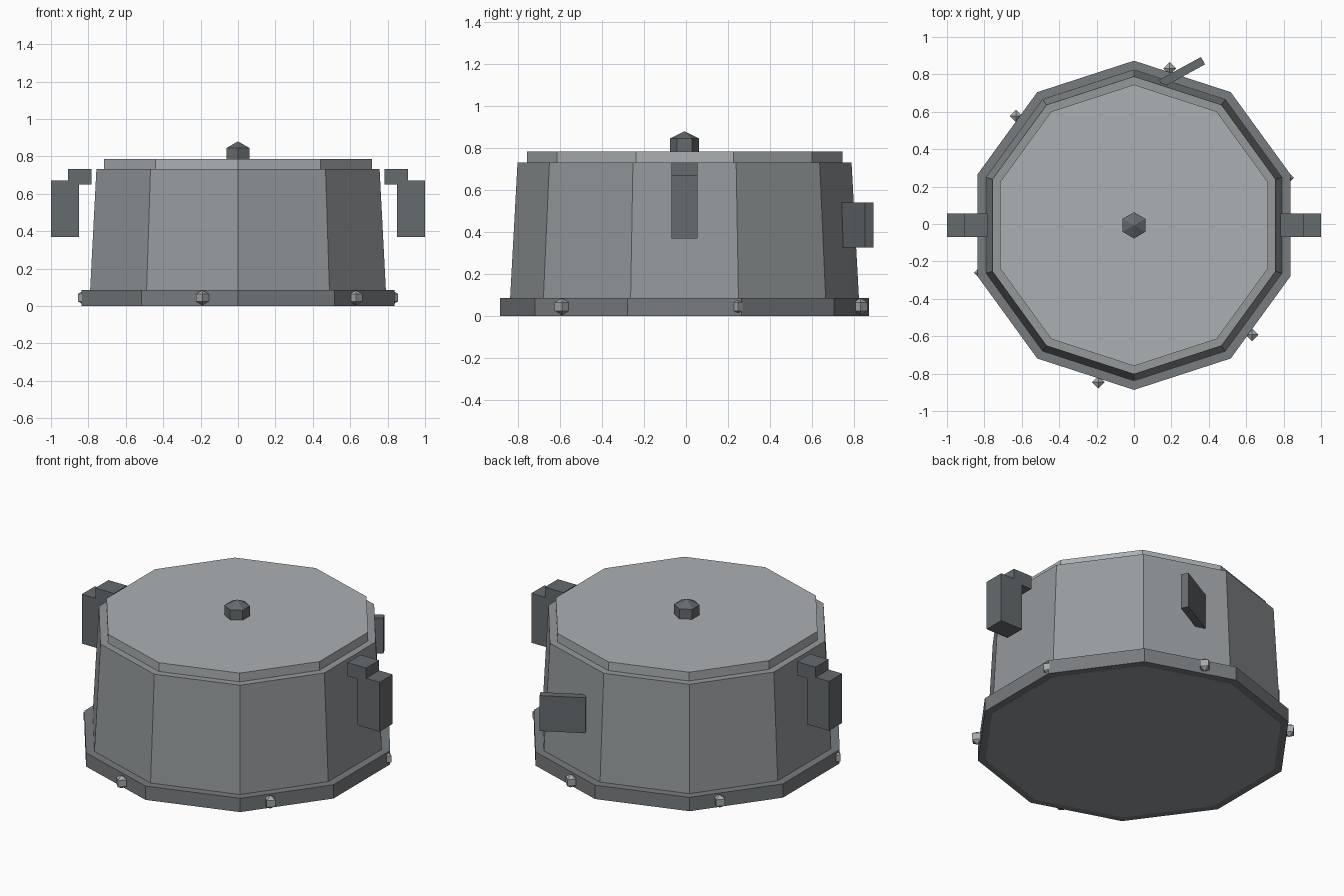
import bpy
from math import pi, sin, cos

if "Cube" in bpy.data.objects:
    bpy.data.objects.remove(bpy.data.objects["Cube"])

CY = -0.007  # centre of the round parts in y


def paint(name, r, g, b):
    mat = bpy.data.materials.new(name)
    mat.diffuse_color = (r, g, b, 1)
    mat.use_nodes = True
    mat.node_tree.nodes["Principled BSDF"].inputs["Base Color"].default_value = mat.diffuse_color
    return mat


DARK = paint("dark_iron", 0.13, 0.145, 0.155)
RIM = paint("rim_iron", 0.185, 0.20, 0.21)
BODY = paint("body_steel", 0.30, 0.32, 0.33)
LID = paint("lid_steel", 0.41, 0.435, 0.45)
RIVET = paint("rivet_steel", 0.38, 0.40, 0.41)


def finish(name, mat):
    ob = bpy.context.object
    ob.name = name
    ob.data.materials.append(mat)
    return ob


def drum(name, mat, r1, r2, z1, z2):
    """Tapered ten-sided prism with one vertex pointing along +y."""
    bpy.ops.mesh.primitive_cone_add(vertices=10, radius1=r1, radius2=r2,
                                    depth=z2 - z1, location=(0, CY, (z1 + z2) / 2))
    finish(name, mat)


def box(name, centre, size, turn=0.0):
    bpy.ops.mesh.primitive_cube_add(size=1, location=centre, rotation=(0, 0, turn))
    finish(name, DARK).scale = size


def stud(name, mat, sides, centre, radius, squash=1.0):
    """Coarse faceted ball."""
    bpy.ops.mesh.primitive_uv_sphere_add(segments=sides, ring_count=3, radius=radius,
                                         location=centre)
    finish(name, mat).scale.z = squash


# Base rim, pot body (its floor shows underneath) and lid
drum("base_rim", RIM, 0.88, 0.88, 0.001, 0.085)
drum("pot_body", BODY, 0.836, 0.796, 0.0, 0.732)
drum("lid", LID, 0.752, 0.752, 0.70, 0.785)

# Lid knob
stud("lid_knob", DARK, 6, (0, CY, 0.81), 0.081, 0.87)

# Side handles: a lug at the rim and a hanging grip
for side, s in (("left", -1), ("right", 1)):
    box(f"handle_lug_{side}", (s * 0.847, CY, 0.691), (0.125, 0.125, 0.082))
    box(f"handle_grip_{side}", (s * 0.925, CY, 0.52), (0.15, 0.125, 0.30))

# Angled tab at the back
box("back_tab", (0.257, 0.812, 0.433), (0.255, 0.045, 0.215), 0.5)

# Rivets around the base rim
for i in range(6):
    a = 0.3 + i * pi / 3
    stud(f"rivet_{i + 1}", RIVET, 4, (0.86 * cos(a), CY + 0.86 * sin(a), 0.045), 0.04)
